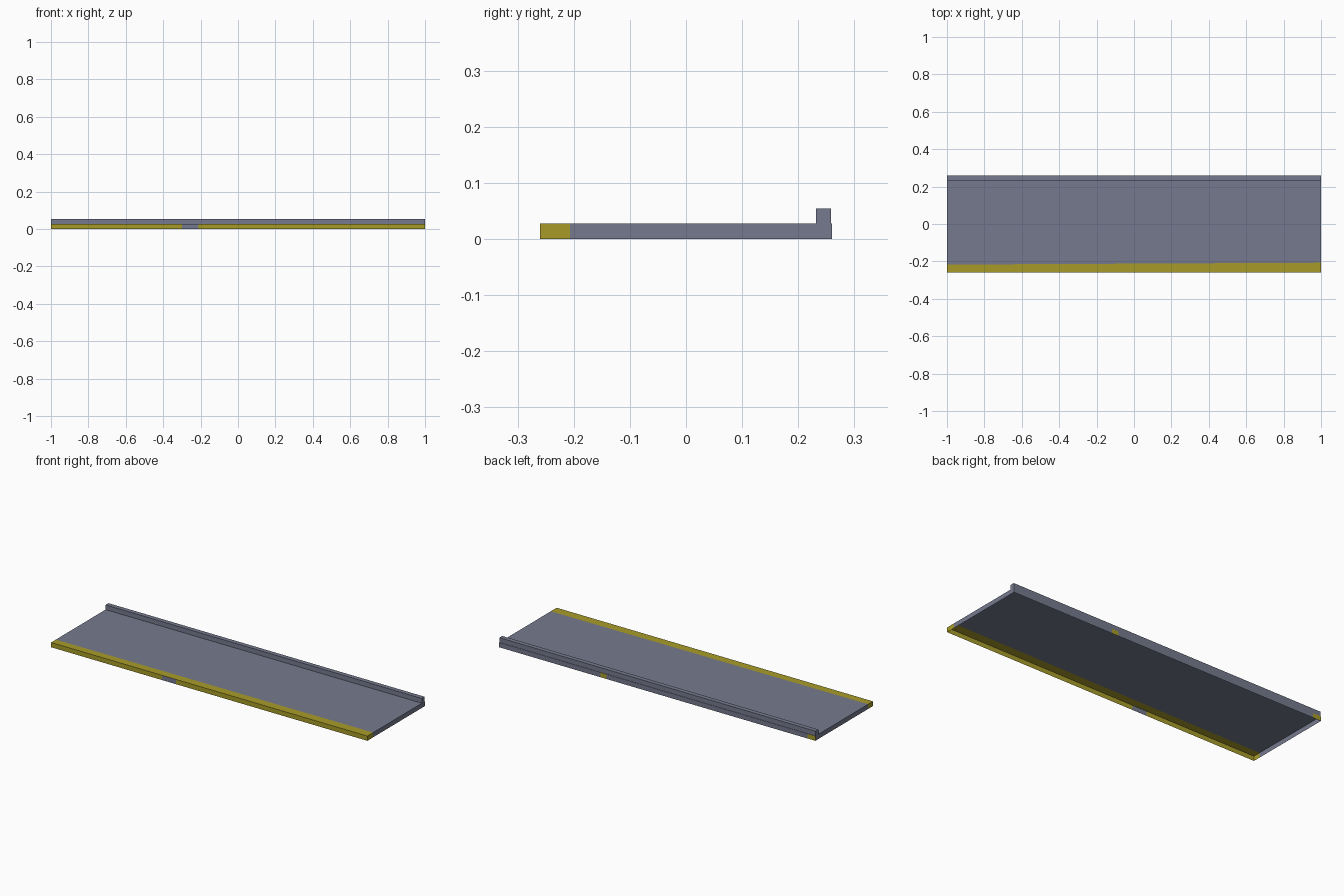
import bpy, bmesh
from mathutils import Vector

if "Cube" in bpy.data.objects:
    bpy.data.objects.remove(bpy.data.objects["Cube"])


def material(name, rgb):
    m = bpy.data.materials.new(name)
    m.diffuse_color = (*rgb, 1)
    m.use_nodes = True
    m.node_tree.nodes["Principled BSDF"].inputs["Base Color"].default_value = m.diffuse_color
    return m


GREY = material("slate grey", (0.18, 0.195, 0.27))
YELLOW = material("safety yellow", (0.39, 0.33, 0.022))
W, D, H = 1.0, 0.26, 0.027          # half length, half depth, slab height
R0, R1, RH = 0.232, 0.258, 0.054    # rail front, back and top
EDGE_L, EDGE_R = -0.217, -0.207     # slightly slanted edge of the yellow stripe


def sheet(name, faces):
    """Open sheet part; faces are (points, colour index, outward direction)."""
    bm = bmesh.new()
    for pts, colour, out in faces:
        f = bm.faces.new([bm.verts.new(p) for p in pts])
        f.material_index = colour
        f.normal_update()
        if f.normal.dot(Vector(out)) < 0:
            f.normal_flip()
    bmesh.ops.remove_doubles(bm, verts=bm.verts, dist=1e-5)
    me = bpy.data.meshes.new(name)
    bm.to_mesh(me)
    bm.free()
    me.materials.append(GREY)
    me.materials.append(YELLOW)
    ob = bpy.data.objects.new(name, me)
    bpy.context.collection.objects.link(ob)


def flat(y0l, y0r, y1l, y1r, z):
    return [(-W, y0l, z), (W, y0r, z), (W, y1r, z), (-W, y1l, z)]


def wall(y, spans, z0, z1, out):
    return [([(a, y, z0), (b, y, z0), (b, y, z1), (a, y, z1)], c, (0, out, 0))
            for a, b, c in spans]


UP = (0, 0, 1)

# deck top: yellow stripe along the front, grey behind, narrow ledge at the back
sheet("deck_top", [
    (flat(-D, -D, EDGE_L, EDGE_R, H), 1, UP),
    (flat(EDGE_L, EDGE_R, R0, R0, H), 0, UP),
    (flat(R1, R1, D, D, H), 0, UP)])

# front skirt with a grey break, back skirt with small yellow patches
sheet("front_skirt", wall(-D, [(-W, -0.30, 1), (-0.30, -0.21, 0), (-0.21, W, 1)], 0, H, -1))
sheet("back_skirt", wall(D, [(-W, -0.95, 1), (-0.95, 0.32, 0), (0.32, 0.36, 1),
                             (0.36, W, 0)], 0, H, 1))

# raised rail along the back
sheet("back_rail",
      wall(R0, [(-W, W, 0)], H, RH, -1) + wall(R1, [(-W, W, 0)], H, RH, 1)
      + [(flat(R0, R0, R1, R1, RH), 0, UP)])

# end caps, including the rail ends
for side, s, edge in (("left", -1, EDGE_L), ("right", 1, EDGE_R)):
    def cap(y0, y1, z0, z1, c):
        x = s * W
        return ([(x, y0, z0), (x, y1, z0), (x, y1, z1), (x, y0, z1)], c, (s, 0, 0))
    sheet(side + "_end", [cap(-D, edge, 0, H, 1), cap(edge, D, 0, H, 0),
                          cap(R0, R1, H, RH, 0)])
